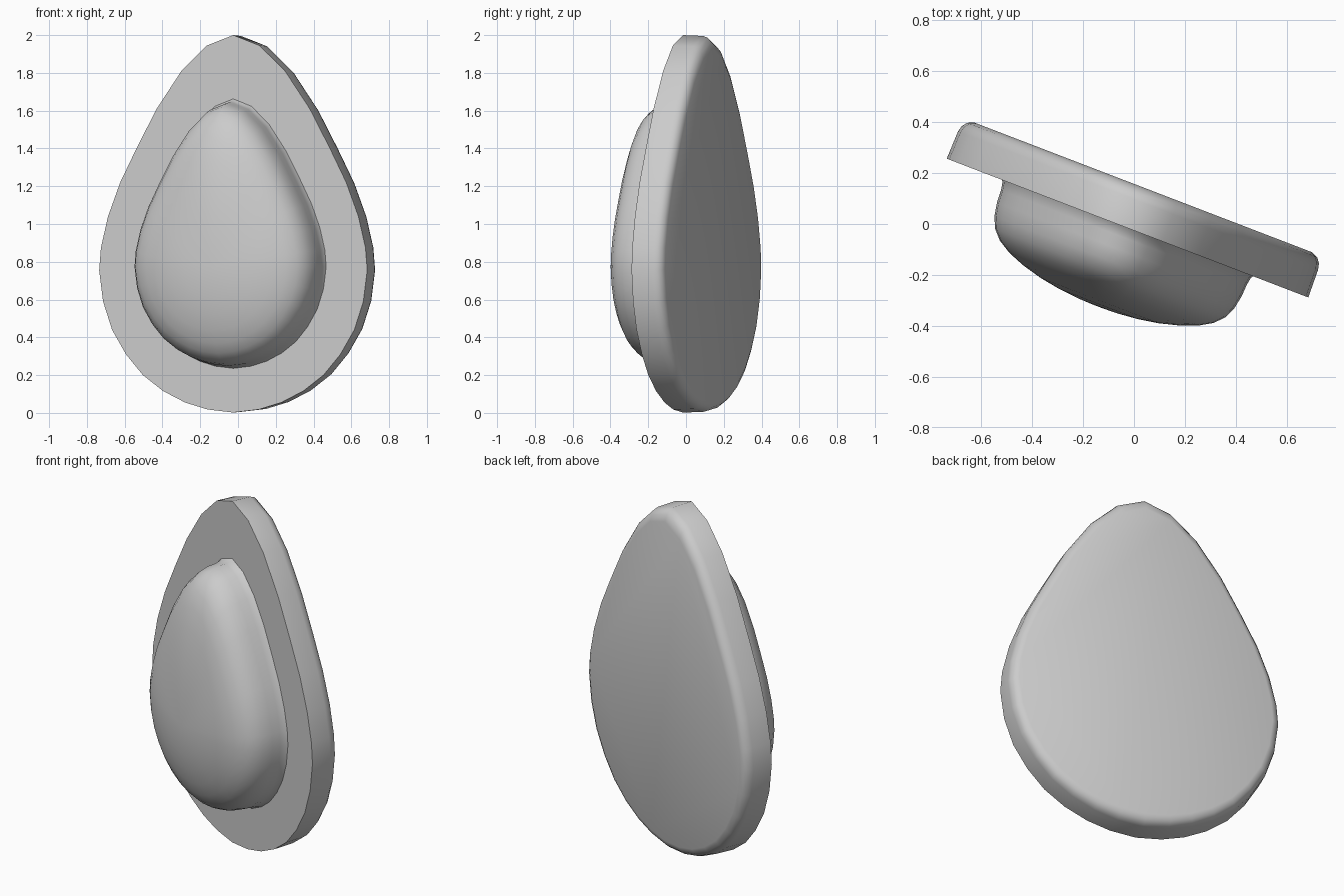
import bpy, bmesh, math
from mathutils import Matrix

if "Cube" in bpy.data.objects:
    bpy.data.objects.remove(bpy.data.objects["Cube"])

# Half outline of the egg shape, top to bottom: (half width, height)
HALF = [(0, 2.0), (.149, 1.945), (.294, 1.81), (.434, 1.61), (.546, 1.405),
        (.641, 1.22), (.71, 1.04), (.75, .875), (.76, .755), (.738, .59),
        (.687, .44), (.608, .31), (.512, .20), (.398, .116), (.273, .055),
        (.145, .018), (0, .002)]
EGG = HALF + [(-x, z) for x, z in HALF[-2:0:-1]]
TURN = Matrix.Rotation(math.radians(-21), 4, 'Z')
CX = -0.018       # sideways offset in the turned frame
FRONT = -0.024    # y of the plate's front face in the turned frame


def loft(name, outline, centre_z, rings, cap_start=True):
    """Stack scaled copies of an outline; rings = (scale, y)."""
    bm = bmesh.new()
    loops = []
    for s, y in rings:
        loops.append([bm.verts.new((CX + x * s, y, centre_z + (z - centre_z) * s))
                      for x, z in outline])
    n = len(outline)
    for a, b in zip(loops, loops[1:]):
        for i in range(n):
            j = (i + 1) % n
            bm.faces.new((a[i], a[j], b[j], b[i]))
    if cap_start:
        bm.faces.new(loops[0])
    bm.faces.new(loops[-1])
    bmesh.ops.transform(bm, matrix=TURN, verts=bm.verts)
    bmesh.ops.recalc_face_normals(bm, faces=bm.faces)
    me = bpy.data.meshes.new(name)
    bm.to_mesh(me)
    bm.free()
    ob = bpy.data.objects.new(name, me)
    bpy.context.collection.objects.link(ob)
    bpy.ops.object.select_all(action='DESELECT')
    ob.select_set(True)
    bpy.context.view_layer.objects.active = ob
    bpy.ops.object.shade_smooth_by_angle(angle=math.radians(45))
    return ob


# Flat slice: crisp front edge, rounded back edge
loft("fruit_slice", EGG, 0.85,
     [(1, FRONT), (.996, FRONT + .115), (.988, FRONT + .14),
      (.968, FRONT + .16), (.935, FRONT + .171)])

# Bulging stone with a slightly flared foot
STONE = [(x * .68, .245 + z * .70) for x, z in EGG]
PROFILE = [(1.03, -.01), (1.01, .01), (1.0, .04), (.995, .09), (.975, .145),
           (.935, .19), (.87, .226), (.77, .257), (.64, .283), (.48, .305),
           (.32, .319), (.16, .327), (.04, .329)]
loft("fruit_stone", STONE, 0.77, [(s, FRONT - h) for s, h in PROFILE])
